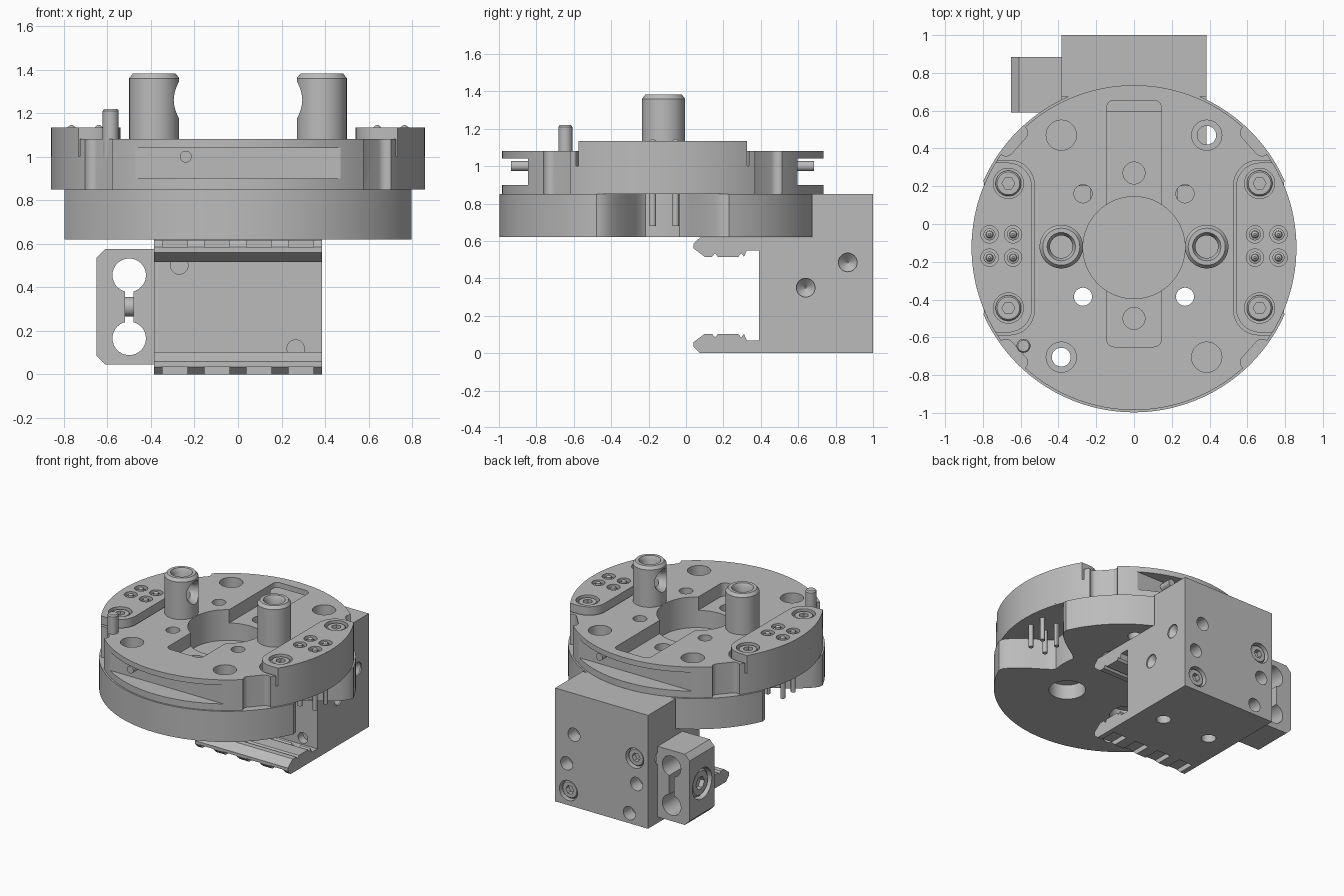
import bpy, bmesh, math

if "Cube" in bpy.data.objects:
    bpy.data.objects.remove(bpy.data.objects["Cube"])

CY, R = -0.125, 0.872          # disc centre and radius
grey = bpy.data.materials.new("machined_grey")
grey.diffuse_color = (0.5, 0.5, 0.5, 1)
grey.use_nodes = True
grey.node_tree.nodes["Principled BSDF"].inputs["Base Color"].default_value = grey.diffuse_color
AXES = {'x': lambda u, v, w: (w, u, v),
        'y': lambda u, v, w: (u, w, v),
        'z': lambda u, v, w: (u, v, w)}


def loft(name, rings, axis='z'):
    """Solid through rings given as (2D points, position along axis)."""
    bm = bmesh.new()
    loops = [[bm.verts.new(AXES[axis](u, v, w)) for u, v in pts] for pts, w in rings]
    n = len(loops[0])
    for a, b in zip(loops, loops[1:]):
        for i in range(n):
            bm.faces.new((a[i], a[(i + 1) % n], b[(i + 1) % n], b[i]))
    bm.faces.new(loops[0])
    bm.faces.new(loops[-1])
    bmesh.ops.recalc_face_normals(bm, faces=bm.faces)
    me = bpy.data.meshes.new(name)
    bm.to_mesh(me)
    bm.free()
    me.materials.append(grey)
    ob = bpy.data.objects.new(name, me)
    bpy.context.collection.objects.link(ob)
    return ob


def circle(u, v, r, n=32):
    return [(u + r * math.cos(2 * math.pi * i / n), v + r * math.sin(2 * math.pi * i / n))
            for i in range(n)]


def rect(u0, u1, v0, v1):
    return [(u0, v0), (u1, v0), (u1, v1), (u0, v1)]


def prism(name, pts, lo, hi, axis='z'):
    return loft(name, [(pts, lo), (pts, hi)], axis)


def turned(name, u, v, prof, axis='z', n=32):
    return loft(name, [(circle(u, v, r, n), w) for r, w in prof], axis)


def hole(u, v, r, lo, hi, axis='z', n=32):
    return turned("cutter", u, v, [(r, lo), (r, hi)], axis, n)


def box_cut(u0, u1, v0, v1, lo, hi, axis='z'):
    return prism("cutter", rect(u0, u1, v0, v1), lo, hi, axis)


def carve(ob, cutters):
    """Subtract the cutters, bake the result and discard the cutters."""
    for c in cutters:
        c.hide_render = True
        m = ob.modifiers.new("cut", 'BOOLEAN')
        m.operation, m.solver, m.object = 'DIFFERENCE', 'EXACT', c
    dg = bpy.context.evaluated_depsgraph_get()
    me = bpy.data.meshes.new_from_object(ob.evaluated_get(dg))
    ob.modifiers.clear()
    ob.data = me
    for c in cutters:
        bpy.data.objects.remove(c)
    return ob


def screw(name, u, v, w, r, axis, s):
    """Socket head facing direction s along the axis, just below w."""
    head = turned(name, u, v, [(r, w - s * .07), (r, w - s * .025), (r * .88, w - s * .015)], axis)
    carve(head, [hole(u, v, r * .5, w - s * .055, w + s * .02, axis, 6)])


def rounded(u0, u1, v0, v1, r, n=6):
    pts = []
    for k, (cu, cv) in enumerate([(u1 - r, v1 - r), (u0 + r, v1 - r), (u0 + r, v0 + r), (u1 - r, v0 + r)]):
        for i in range(n + 1):
            a = math.pi / 2 * (k + i / n)
            pts.append((cu + r * math.cos(a), cv + r * math.sin(a)))
    return pts


# Lower plate with a smooth scallop on each side
def scallop(a):
    d = math.degrees(abs(math.atan2(math.sin(a), abs(math.cos(a)))))
    t = min(max((d - 10) / 14, 0), 1)
    return .52 + (R - .52) * t * t * (3 - 2 * t)


angles = [2 * math.pi * i / 180 for i in range(180)]
lower = prism("lower_plate", [(scallop(a) * math.cos(a), CY + scallop(a) * math.sin(a)) for a in angles],
              .62, .85)
cuts = [hole(-.385, -.705, .05, .5, .9), hole(.385, .47, .05, .5, .9)]
for x in (-.27, .27):
    for y in (-.385, .16):
        cuts += [hole(x, y, .048, .5, .9), hole(x, y, .125, .5, .73)]
carve(lower, cuts)


# Outline of the contact blocks on either side of the disc
def block_outline(s, g=0.0, rad=R - .012):
    h, r = .45 + g, .13
    a = math.asin(h / rad)
    pts = [(rad * math.cos(t), rad * math.sin(t)) for t in [a * (i / 12 - 1) for i in range(25)]]
    for k in (1, -1):
        arc = [(.54 - g + r - r * math.sin(i * math.pi / 16), k * (h - r + r * math.cos(i * math.pi / 16)))
               for i in range(9)]
        pts += arc if k > 0 else arc[::-1]
    return [(s * x, CY + y) for x, y in pts]


# Upper plate: pocket, slot, bolt holes, edge windows and edge notches
upper = turned("upper_plate", 0, CY, [(R - .012, .85), (R - .012, 1.08)], n=128)
cuts = [hole(0, CY, .27, .8, 1.2, n=64),
        prism("cutter", rounded(-.145, .145, -.65, .655, .04), .98, 1.2)]
cuts += [hole(0, y, .058, .9, 1.2) for y in (-.5, .27)]
for x in (-1, 1):
    cuts += [hole(x * .385, y, .08, .8, 1.2) for y in (-.705, .47)]
    cuts += [hole(x * .27, y, .048, .8, 1.2) for y in (-.385, .16)]
    cuts.append(prism("cutter", block_outline(x, .012, .95), 1.0, 1.2))
    y = CY + x * .72
    cuts.append(box_cut(-.6, .6, min(y, y + x * .3), max(y, y + x * .3), .9, 1.04))
for a in (41.5, 138.5, 221.5, 318.5):
    c, s = math.cos(math.radians(a)), math.sin(math.radians(a))
    cuts.append(prism("cutter", [(u * c - v * s, CY + u * s + v * c)
                                 for u, v in rounded(.815, 1.1, -.095, .095, .04)], .8, 1.2))
carve(upper, cuts)

# Locking pins in the edge windows, and the upright locating pin
turned("front_lock_pin", -.24, 1.0, [(.027, -.935), (.027, -.8)], 'y', 20)
turned("back_lock_pin", .24, 1.0, [(.027, .55), (.027, .685)], 'y', 20)
turned("locating_pin", -.585, -.645, [(.037, 1.0), (.037, 1.21), (.03, 1.22)], n=24)

for s, side in ((-1, "left"), (1, "right")):
    # Contact block with screws and spring contacts
    block = prism(side + "_contact_block", block_outline(s), .86, 1.135)
    spots = [(s * x, y) for x in (.64, .765) for y in (-.055, -.178)]
    carve(block, [hole(s * .665, y, .08, 1.1, 1.2) for y in (-.445, .215)]
          + [hole(x, y, .046, 1.1, 1.2, n=20) for x, y in spots])
    for y in (-.445, .215):
        screw(side + "_block_screw", s * .665, y, 1.14, .068, 'z', 1)
    for x, y in spots:
        turned(side + "_contact", x, y, [(.032, 1.08), (.032, 1.118), (.02, 1.122), (.018, 1.135), (.006, 1.145)], n=16)
        turned(side + "_contact_tail", x, y, [(.017, .68), (.017, .88)], n=12)
    # Hollow post with a side port facing the centre
    x = s * .385
    post = turned(side + "_post", x, CY + .005, [(.115, 1.0), (.115, 1.36), (.098, 1.382)], n=48)
    port = turned("cutter", CY + .005, 1.26, [(.105, s * .24), (.06, s * .315), (.06, s * .385)], 'x')
    carve(post, [turned("cutter", x, CY + .005, [(.06, 1.15), (.06, 1.355), (.085, 1.4)]), port])

# Rail grip: C-shaped profile, mirrored about its mid height
half = [(.39, .55), (.325, .55), (.31, .515), (.295, .535), (.28, .515), (.17, .515), (.155, .535),
        (.14, .515), (.10, .515), (.04, .56), (.04, .585), (.075, .618)]
profile = [(y, .618 - z) for y, z in half] + [(1, 0), (1, .85), (.675, .85), (.675, .618)] + half[::-1]
grip = prism("rail_grip", profile, -.385, .385, 'x')
cuts = []
for x in (-.29, -.097, .097, .29):
    cuts += [box_cut(x - .057, x + .057, -.1, .2, -.1, .036),
             box_cut(x - .057, x + .057, -.1, .2, .582, .7)]
for s in (-1, 1):
    for y, z in ((.64, .35), (.865, .485)):
        cuts.append(turned("cutter", y, z, [(.05, s * .4), (.05, s * .375), (.004, s * .33)], 'x'))
back_screws = [(.275, .11), (-.275, .50)]
cuts += [hole(x, z, .075, .95, 1.1, 'y') for x, z in back_screws]
cuts += [hole(x, z, .05, .9, 1.1, 'y') for x, z in ((.29, .31), (-.29, .31), (.23, .54), (-.23, .075))]
cuts += [hole(x, z, .04, .3, .45, 'y') for x, z in ((-.27, .5), (.265, .118))]
cuts += [hole(x, .55, .05, -.1, .06) for x in (-.2, .2)]
carve(grip, cuts)
for x, z in back_screws:
    screw("grip_screw", x, z, 1.0, .066, 'y', 1)

# Side clamp with two rod holes, a slit and its cross screw
clamp = prism("side_clamp", [(-.37, .045), (-.61, .045), (-.65, .085), (-.65, .535), (-.61, .575), (-.37, .575)],
              .59, .885, 'y')
carve(clamp, [hole(-.5, z, .077, .4, 1.1, 'y') for z in (.165, .455)]
      + [box_cut(-.52, -.48, .165, .455, .4, 1.1, 'y'), hole(.737, .31, .115, -.8, -.6, 'x')])
turned("clamp_screw_shank", .737, .31, [(.045, -.6), (.045, -.4)], 'x')
screw("clamp_screw_head", .737, .31, -.65, .1, 'x', -1)

# Smooth round walls, keep machined edges sharp
bpy.ops.object.select_all(action='DESELECT')
for ob in bpy.context.collection.objects:
    ob.select_set(True)
    bpy.context.view_layer.objects.active = ob
bpy.ops.object.shade_smooth_by_angle(angle=math.radians(30))
